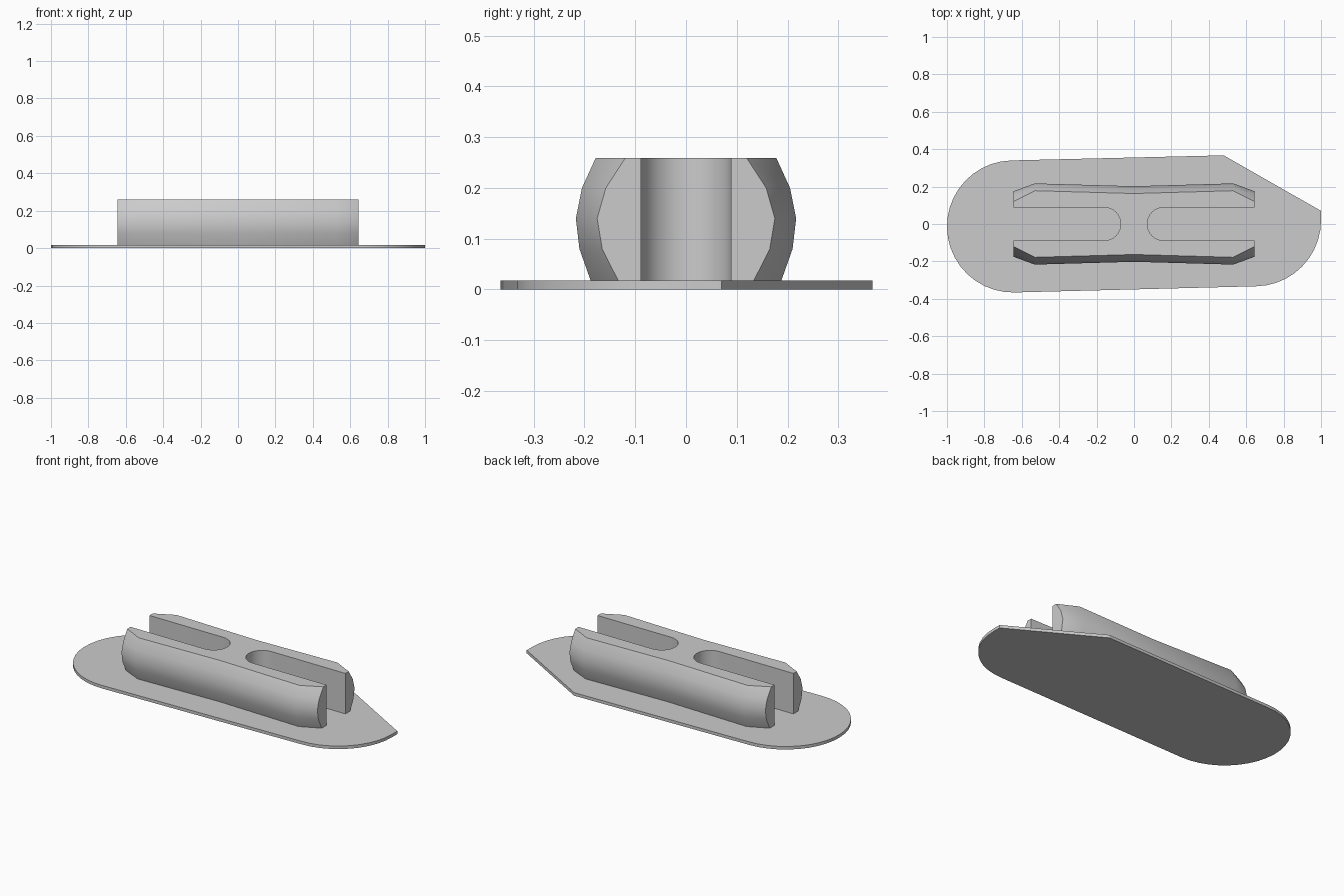
import bpy, bmesh, math
from mathutils import Vector

if "Cube" in bpy.data.objects:
    bpy.data.objects.remove(bpy.data.objects["Cube"])

PLATE_TOP, TOP = 0.018, 0.259

grey = bpy.data.materials.new("light grey")
grey.diffuse_color = (0.6, 0.6, 0.6, 1)
grey.use_nodes = True
grey.node_tree.nodes["Principled BSDF"].inputs["Base Color"].default_value = grey.diffuse_color


def finish(name, bm):
    bmesh.ops.recalc_face_normals(bm, faces=bm.faces[:])
    mesh = bpy.data.meshes.new(name)
    bm.to_mesh(mesh)
    bm.free()
    mesh.materials.append(grey)
    obj = bpy.data.objects.new(name, mesh)
    bpy.context.collection.objects.link(obj)
    return obj


def prism(name, outline, z0, z1):
    bm = bmesh.new()
    face = bm.faces.new([bm.verts.new((x, y, z0)) for x, y in outline])
    ext = bmesh.ops.extrude_face_region(bm, geom=[face])
    for v in ext["geom"]:
        if isinstance(v, bmesh.types.BMVert):
            v.co.z = z1
    return finish(name, bm)


def arc(cx, cy, r, a0, a1, n):
    angles = [math.radians(a0 + (a1 - a0) * i / n) for i in range(n + 1)]
    return [(cx + r * math.cos(a), cy + r * math.sin(a)) for a in angles]


def smooth(obj):
    bpy.ops.object.select_all(action='DESELECT')
    obj.select_set(True)
    bpy.context.view_layer.objects.active = obj
    bpy.ops.object.shade_smooth_by_angle(angle=math.radians(30))


# base plate: rounded ends, one corner cut to a point
outline = arc(-0.647, -0.013, 0.353, 91.3, 271.3, 20)
outline += arc(0.647, 0.02, 0.353, -88.7, 0, 10)
outline += [(1.0, 0.07), (0.48, 0.367)]
plate = prism("base_plate", outline, 0, PLATE_TOP)

# cleat body: bulging sides lofted along its length
mid = [(-0.029, PLATE_TOP), (-0.007, 0.08), (0, 0.14), (-0.012, 0.20), (-0.039, TOP)]
stations = [(-0.645, 0.175, 1.42), (-0.53, 0.217, 1), (0, 0.202, 1),
            (0.53, 0.217, 1), (0.645, 0.175, 1.42)]
bm = bmesh.new()
rings = []
for x, w, k in stations:
    side = [(w + d * k, z) for d, z in mid]
    ring = side + [(-y, z) for y, z in reversed(side)]
    rings.append([bm.verts.new((x, y, z)) for y, z in ring])
for a, b in zip(rings, rings[1:]):
    for i in range(len(a)):
        j = (i + 1) % len(a)
        bm.faces.new((a[i], a[j], b[j], b[i]))
bm.faces.new(rings[0])
bm.faces.new(rings[-1])
body = finish("cleat_body", bm)

# rounded slots cut in from both ends
for s in (-1, 1):
    slot = [(s * 0.8, -0.089), (s * 0.8, 0.089)]
    slot += [(s * x, y) for x, y in arc(0.16, 0, 0.089, 90, 270, 16)]
    cutter = prism("slot_cutter", slot, -0.1, 0.4)
    cutter.hide_render = True
    mod = body.modifiers.new("slot", 'BOOLEAN')
    mod.operation, mod.solver, mod.object = 'DIFFERENCE', 'EXACT', cutter
    bpy.context.view_layer.objects.active = body
    bpy.ops.object.modifier_apply(modifier=mod.name)
    bpy.data.objects.remove(cutter)

for part in (plate, body):
    smooth(part)
